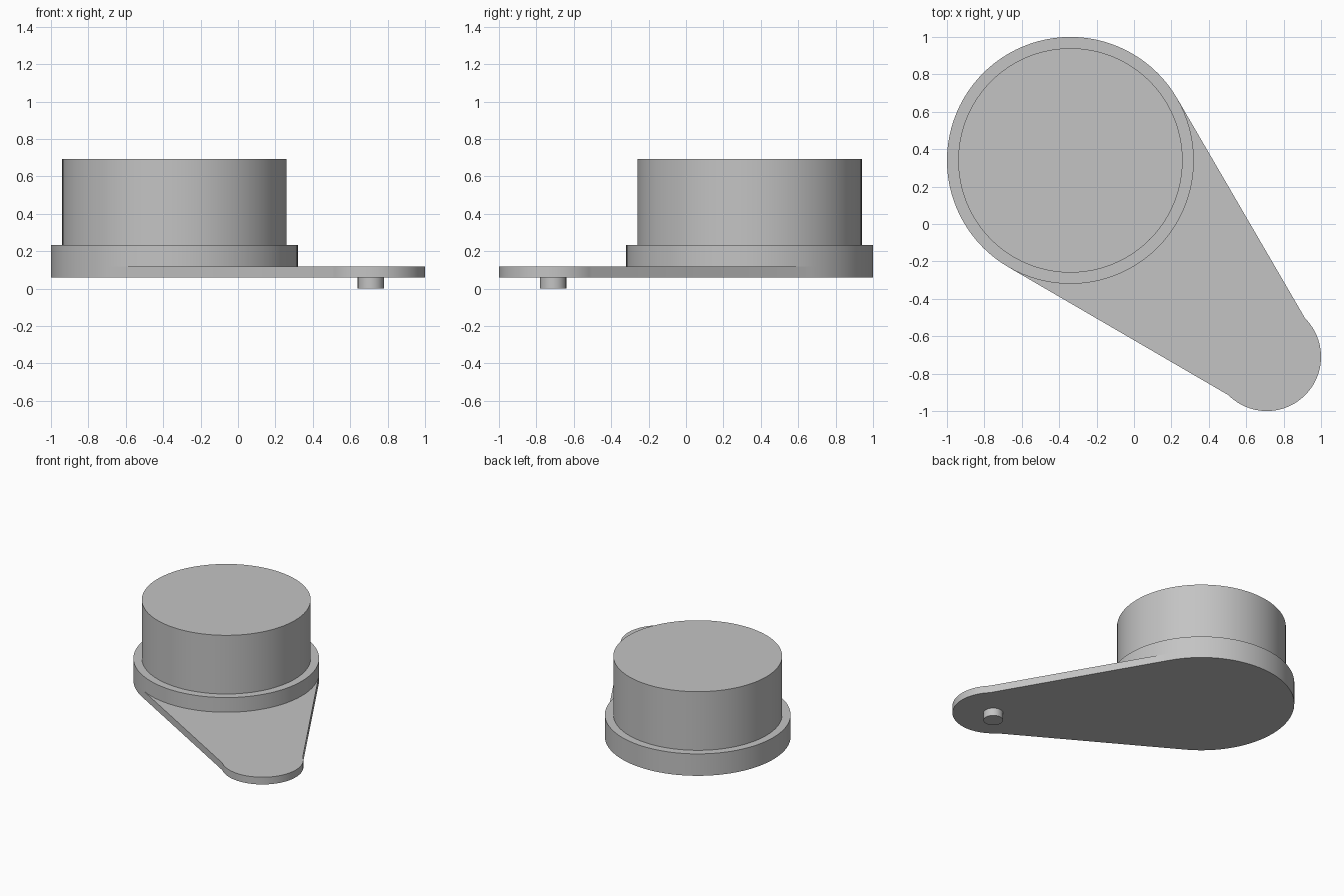
import bpy, bmesh
from math import radians, cos, sin

cube = bpy.data.objects.get("Cube")
if cube:
    bpy.data.objects.remove(cube, do_unlink=True)

# Single plain grey material
grey = bpy.data.materials.new("plain grey")
grey.use_nodes = True
color = (0.55, 0.55, 0.55, 1)
grey.diffuse_color = color
grey.node_tree.nodes["Principled BSDF"].inputs["Base Color"].default_value = color


def arc(center, radius, start, end, steps):
    """Points along an arc, angles in degrees."""
    angles = [radians(start + (end - start) * i / steps) for i in range(steps + 1)]
    return [(center[0] + radius * cos(a), center[1] + radius * sin(a)) for a in angles]


def circle(center, radius, steps=96):
    return arc(center, radius, 0, 360, steps)[:-1]


def prism(name, outline, bottom, top):
    """Extrude a flat outline upwards into a solid with smooth walls."""
    bm = bmesh.new()
    face = bm.faces.new([bm.verts.new((x, y, bottom)) for x, y in outline])
    walls = bmesh.ops.extrude_face_region(bm, geom=[face], use_keep_orig=True)
    verts = [g for g in walls["geom"] if isinstance(g, bmesh.types.BMVert)]
    bmesh.ops.translate(bm, verts=verts, vec=(0, 0, top - bottom))
    bmesh.ops.recalc_face_normals(bm, faces=bm.faces)
    mesh = bpy.data.meshes.new(name)
    bm.to_mesh(mesh)
    bm.free()
    mesh.materials.append(grey)
    obj = bpy.data.objects.new(name, mesh)
    bpy.context.collection.objects.link(obj)
    bpy.ops.object.select_all(action="DESELECT")
    obj.select_set(True)
    bpy.context.view_layer.objects.active = obj
    bpy.ops.object.shade_smooth_by_angle(angle=radians(20))
    return obj


hub = (-0.34, 0.34)
tip = (0.71, -0.71)

# Tapered arm plate: wide arc round the hub, small rounded tip
outline = arc(hub, 0.66, 30, 240, 56) + arc(tip, 0.29, -135, 45, 48)
prism("arm_plate", outline, 0.06, 0.117)

# Flange and drum stacked on the plate
prism("base_flange", circle(hub, 0.66), 0.117, 0.232)
prism("drum", circle(hub, 0.6), 0.232, 0.692)

# Pin under the tip
prism("pin", circle(tip, 0.07, 48), 0, 0.06)
